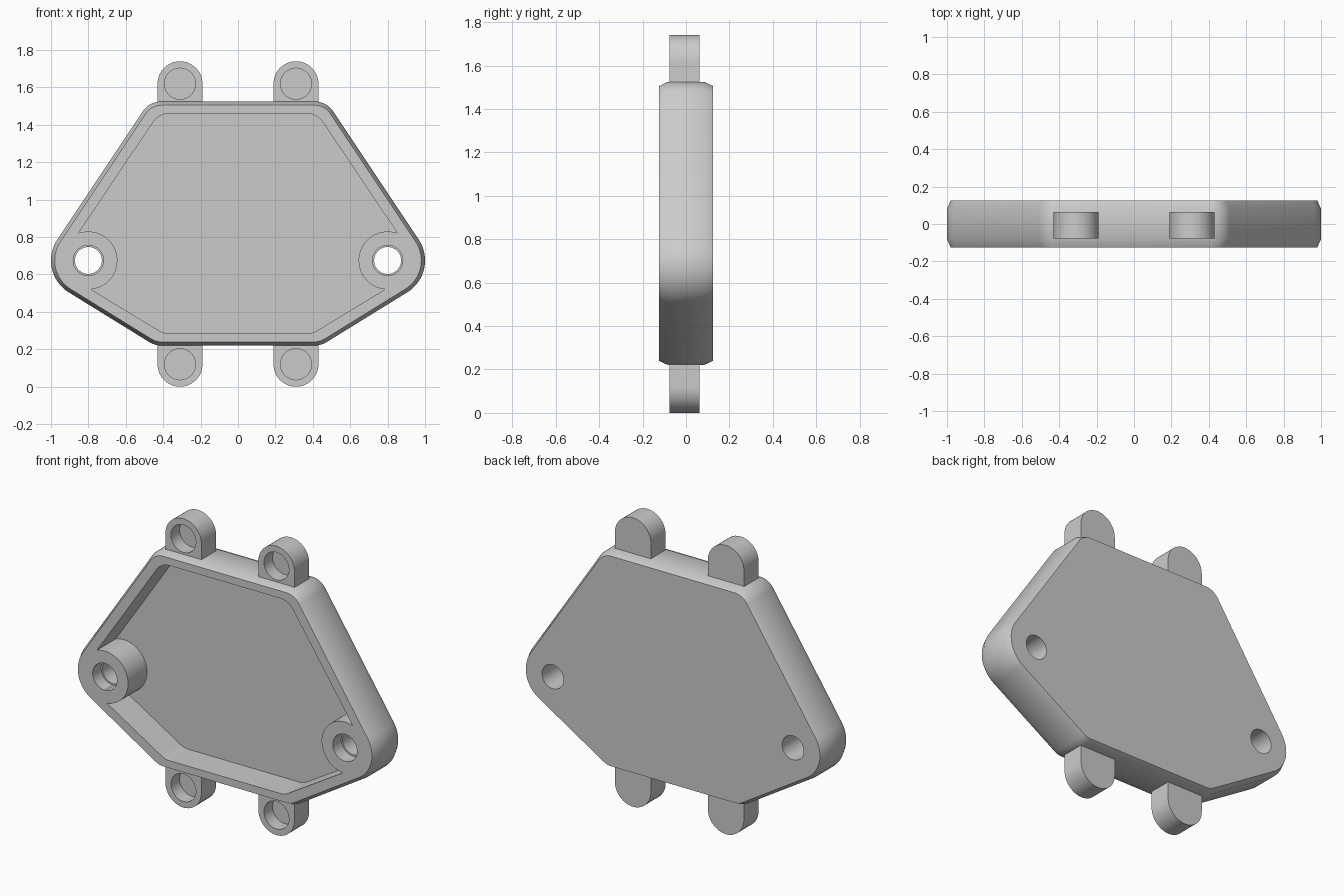
import bpy, bmesh, math
from mathutils import Vector

cube = bpy.data.objects.get("Cube")
if cube:
    bpy.data.objects.remove(cube, do_unlink=True)

grey = bpy.data.materials.new("plain grey")
grey.use_nodes = True
grey.diffuse_color = (0.6, 0.6, 0.6, 1)
grey.node_tree.nodes["Principled BSDF"].inputs["Base Color"].default_value = (0.6, 0.6, 0.6, 1)


def outline(circles, inset=0.0):
    """Counter-clockwise belt around a loop of (x, z, radius) circles."""
    def normal(a, b):
        d = Vector((b[0] - a[0], b[1] - a[1]))
        return math.atan2(d.y, d.x) - math.acos((a[2] - b[2]) / d.length)

    points, count = [], len(circles)
    for i, c in enumerate(circles):
        x, z, r = c
        if r == 0:
            points.append((x, z))
            continue
        if count == 1:
            start, sweep = 0, math.tau
        else:
            start = normal(circles[i - 1], c)
            sweep = (normal(c, circles[(i + 1) % count]) - start) % math.tau
        steps = max(6, round(sweep / math.tau * 64))
        for k in range(steps if count == 1 else steps + 1):
            a = start + sweep * k / steps
            points.append((x + (r - inset) * math.cos(a), z + (r - inset) * math.sin(a)))
    return points


def prism(name, circles, layers):
    """Loft the belt through (y, inset) layers, front to back."""
    bm = bmesh.new()
    rings = [[bm.verts.new((x, y, z)) for x, z in outline(circles, inset)]
             for y, inset in layers]
    for a, b in zip(rings, rings[1:]):
        for i in range(len(a)):
            j = (i + 1) % len(a)
            bm.faces.new((a[i], b[i], b[j], a[j]))
    bm.faces.new(rings[0])
    bm.faces.new(rings[-1])
    bmesh.ops.recalc_face_normals(bm, faces=bm.faces)
    mesh = bpy.data.meshes.new(name)
    bm.to_mesh(mesh)
    bm.free()
    mesh.materials.append(grey)
    obj = bpy.data.objects.new(name, mesh)
    bpy.context.collection.objects.link(obj)
    return obj


def activate(obj):
    bpy.ops.object.select_all(action='DESELECT')
    obj.select_set(True)
    bpy.context.view_layer.objects.active = obj


def cut(target, cutter):
    activate(target)
    cutter.hide_render = True
    mod = target.modifiers.new("cut", 'BOOLEAN')
    mod.operation = 'DIFFERENCE'
    mod.solver = 'EXACT'
    mod.object = cutter
    bpy.ops.object.modifier_apply(modifier=mod.name)
    bpy.data.objects.remove(cutter, do_unlink=True)


def six_sided(top, bottom, corner_x, corner_r, side_r):
    """Symmetric plate: two top corners, two bottom corners, two wide ears."""
    return [(0.8, 0.675, side_r), (corner_x, top - corner_r, corner_r),
            (-corner_x, top - corner_r, corner_r), (-0.8, 0.675, side_r),
            (-corner_x, bottom + corner_r, corner_r), (corner_x, bottom + corner_r, corner_r)]


FRONT, BACK, FLOOR = -0.125, 0.125, 0.055

# Tray body with bevelled front and back rims
body = prism("tray_body", six_sided(1.525, 0.22, 0.41, 0.12, 0.2),
             [(FRONT, 0.02), (FRONT + 0.043, 0), (BACK - 0.043, 0), (BACK, 0.02)])

# Recess open to the front, leaving a round boss at each ear
recess = prism("recess_cutter", six_sided(1.46, 0.285, 0.37, 0.1, 0.125),
               [(FRONT - 0.1, 0), (FLOOR, 0)])
for side in (-1, 1):
    cut(recess, prism("boss_cutter", [(side * 0.8, 0.675, 0.155)], [(-0.4, 0), (0.3, 0)]))
cut(body, recess)

# Stepped screw holes through the bosses
for side in (-1, 1):
    cut(body, prism("bore_cutter", [(side * 0.8, 0.675, 0.072)], [(-0.3, 0), (0.3, 0)]))
    cut(body, prism("counterbore_cutter", [(side * 0.8, 0.675, 0.081)], [(-0.3, 0), (FRONT + 0.08, 0)]))

# Rounded lugs with blind holes facing the front
parts = [body]
for label, z, root, up in (("top", 1.62, 1.5, 1), ("bottom", 0.12, 0.245, -1)):
    for side, hand in ((-1, "right"), (1, "left")):
        x = side * 0.31
        loop = [(x, z, 0.12), (x - up * 0.12, root, 0), (x + up * 0.12, root, 0)]
        lug = prism(f"{label}_{hand}_lug", loop, [(-0.077, 0), (0.063, 0)])
        cut(lug, prism("lug_hole_cutter", [(x, z, 0.083)], [(-0.2, 0), (0.005, 0)]))
        parts.append(lug)

for part in parts:
    activate(part)
    bpy.ops.object.shade_smooth_by_angle(angle=math.radians(30))
